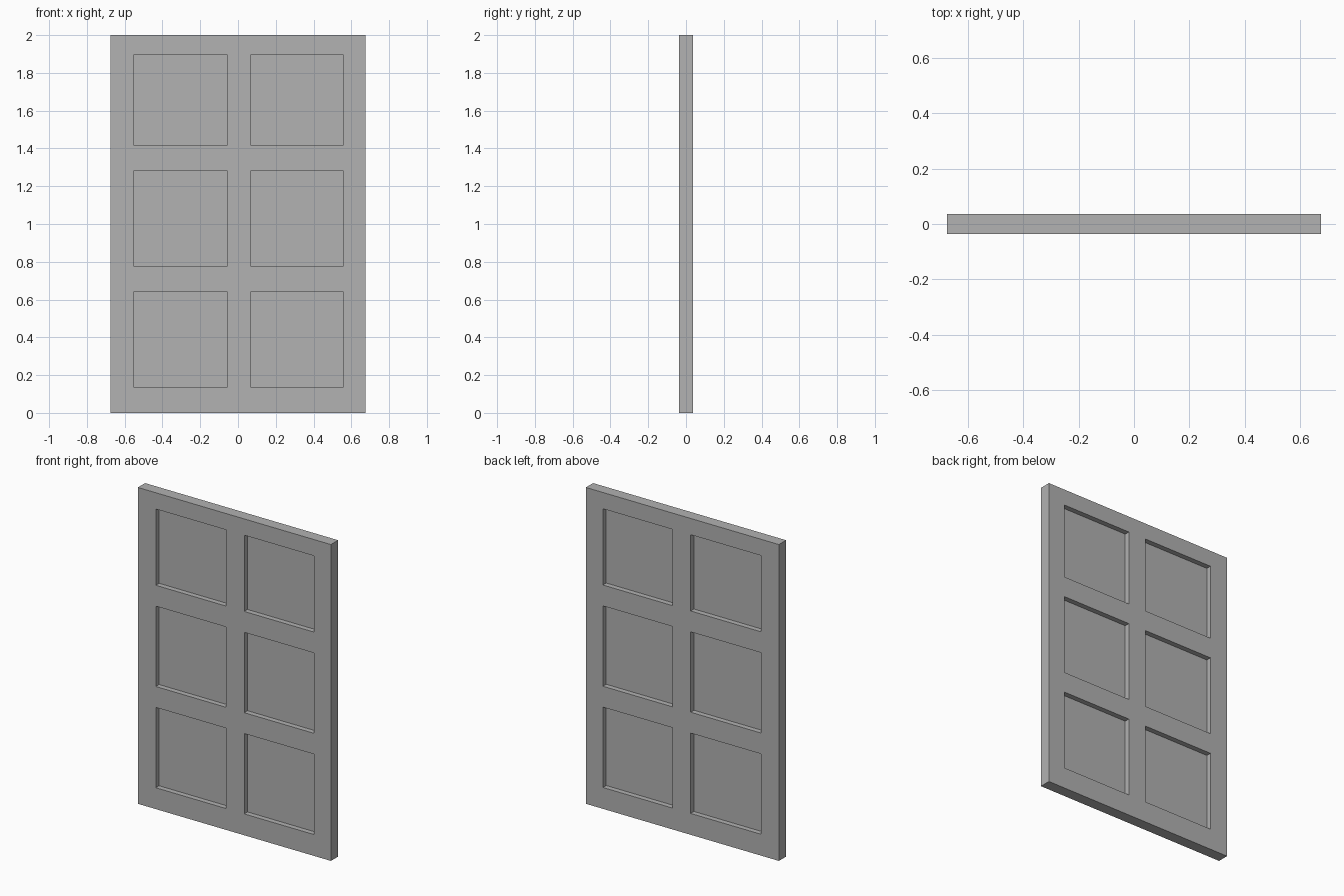
import bpy
import bmesh

default_cube = bpy.data.objects.get("Cube")
if default_cube:
    bpy.data.objects.remove(default_cube, do_unlink=True)

# Plain grey for every part
grey = bpy.data.materials.new("grey")
grey.use_nodes = True
GREY = (0.445, 0.445, 0.445, 1)
grey.diffuse_color = GREY
grey.node_tree.nodes["Principled BSDF"].inputs["Base Color"].default_value = GREY

DEPTH = 0.072    # frame thickness
RECESS = 0.033   # how far each panel sits behind the frame faces

# Alternating frame bars and panel openings along each axis
xs = [-0.675, -0.55, -0.058, 0.069, 0.556, 0.675]
zs = [0, 0.135, 0.643, 0.775, 1.283, 1.415, 1.897, 2]

# Front sheet as a grid of cells; the odd cells are the panels
bm = bmesh.new()
grid = [[bm.verts.new((x, -DEPTH / 2, z)) for z in zs] for x in xs]
panels = []
for i in range(len(xs) - 1):
    for k in range(len(zs) - 1):
        face = bm.faces.new((grid[i][k], grid[i + 1][k],
                             grid[i + 1][k + 1], grid[i][k + 1]))
        if i % 2 and k % 2:
            panels.append(face)

# Sink each panel behind the frame, leaving square reveals
for face in panels:
    sunk = bmesh.ops.extrude_discrete_faces(bm, faces=[face])["faces"][0]
    for vert in sunk.verts:
        vert.co.y += RECESS

# Reveals are kept with the panels, outer edges drop to the middle plane
rim = [e for e in bm.edges if e.is_boundary]
sides = bmesh.ops.extrude_edge_only(bm, edges=rim)["geom"]
for vert in (g for g in sides if isinstance(g, bmesh.types.BMVert)):
    vert.co.y = 0
bmesh.ops.recalc_face_normals(bm, faces=bm.faces)

mesh = bpy.data.meshes.new("panelled_frame")
bm.to_mesh(mesh)
bm.free()
mesh.materials.append(grey)
frame = bpy.data.objects.new("panelled_frame", mesh)
bpy.context.collection.objects.link(frame)

# The back repeats the front
mirror = frame.modifiers.new("back", 'MIRROR')
mirror.use_axis = (False, True, False)
mirror.use_clip = True
